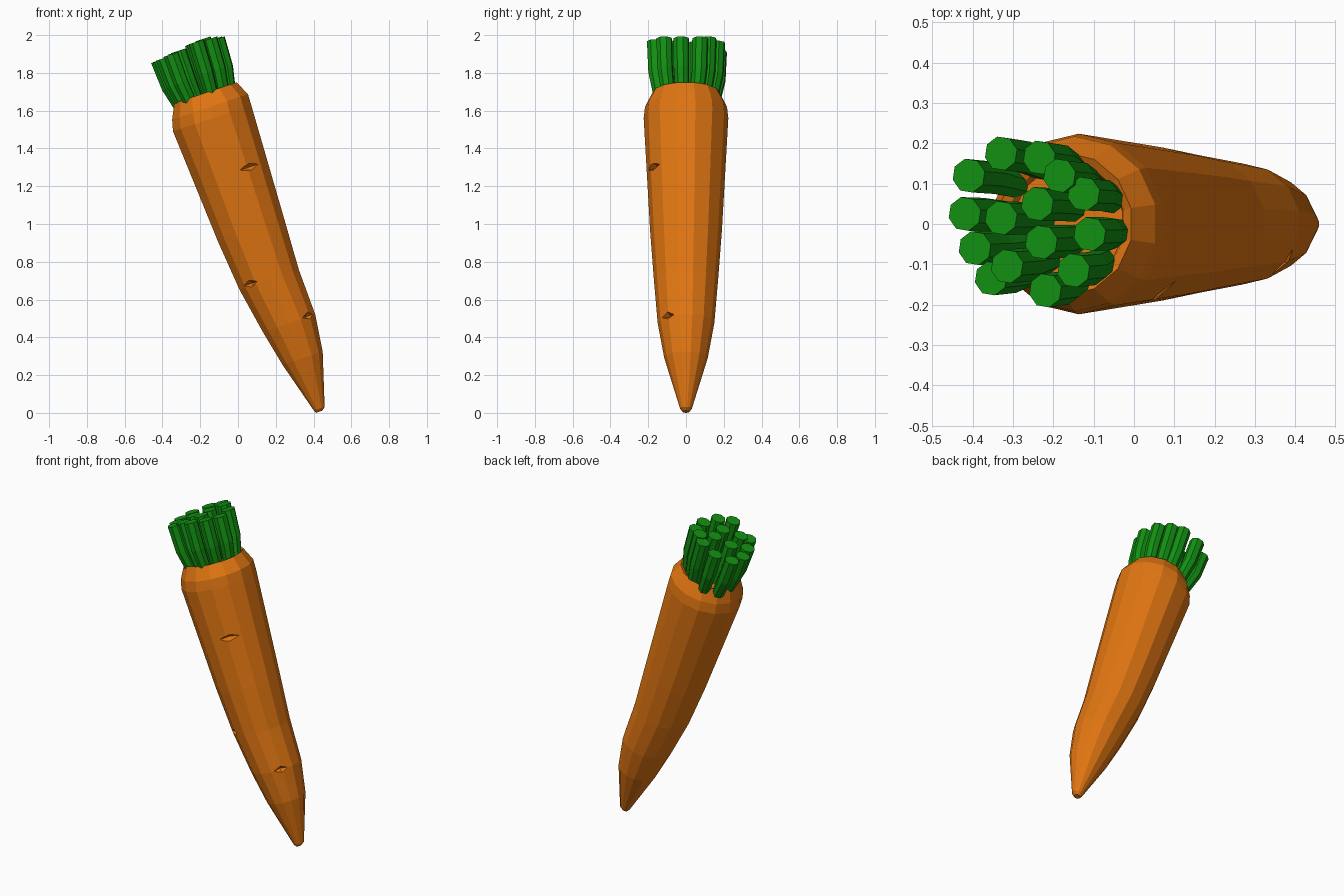
import bpy, bmesh, math
from mathutils import Vector, Matrix

if "Cube" in bpy.data.objects:
    bpy.data.objects.remove(bpy.data.objects["Cube"])

TILT = math.radians(18.5)
E1 = Vector((math.cos(TILT), 0, math.sin(TILT)))    # across the root
E2 = Vector((0, 1, 0))
AX = Vector((-math.sin(TILT), 0, math.cos(TILT)))   # along the root


def material(name, rgb):
    m = bpy.data.materials.new(name)
    m.diffuse_color = (*rgb, 1)
    m.use_nodes = True
    m.node_tree.nodes["Principled BSDF"].inputs["Base Color"].default_value = m.diffuse_color
    return m


def ring(bm, c, r, n, phase=0.0):
    return [bm.verts.new(c + r * (math.cos(a) * E1 + math.sin(a) * E2))
            for a in (2 * math.pi * (i + phase) / n for i in range(n))]


def loft(bm, sections, n, phase=0.0):
    rings = [ring(bm, Vector(c), r, n, phase) for c, r in sections]
    for a, b in zip(rings, rings[1:]):
        for i in range(n):
            j = (i + 1) % n
            bm.faces.new((a[i], a[j], b[j], b[i]))
    bm.faces.new(rings[0][::-1])
    bm.faces.new(rings[-1])


def finish(bm, name, mat=None):
    bmesh.ops.recalc_face_normals(bm, faces=bm.faces)
    me = bpy.data.meshes.new(name)
    bm.to_mesh(me)
    bm.free()
    ob = bpy.data.objects.new(name, me)
    bpy.context.collection.objects.link(ob)
    if mat:
        me.materials.append(mat)
    return ob


orange = material("orange", (0.75, 0.18, 0.006))
green = material("green", (0.006, 0.28, 0.006))

# Root: tapering 14-sided loft with a sunken crown
RIM = Vector((-0.172, 0, 1.695))
profile = [(0.43, 0.006, 0.018), (0.43, 0.022, 0.031), (0.342, 0.29, 0.115),
           (0.27, 0.475, 0.15), (0.165, 0.705, 0.17), (0.07, 0.965, 0.19),
           (-0.137, 1.56, 0.224), (-0.148, 1.62, 0.217), (-0.172, 1.695, 0.178)]
sections = [((x, 0, z), r) for x, z, r in profile]
sections += [(RIM - 0.012 * AX, 0.155), (RIM - 0.03 * AX, 0.145)]
bm = bmesh.new()
loft(bm, sections, 14, 0.5)
root = finish(bm, "carrot_root", orange)

# Small wedge nicks cut in the front of the root: x, z, radius, angle, half length
bm = bmesh.new()
for x, z, r, deg, half in [(-0.035, 1.27, 0.202, -60, 0.075),
                           (0.16, 0.715, 0.168, -127, 0.055),
                           (0.27, 0.48, 0.148, -42, 0.055)]:
    a = math.radians(deg)
    out = math.cos(a) * E1 + math.sin(a) * E2
    side = -math.sin(a) * E1 + math.cos(a) * E2
    basis = Matrix((side * half, out * 0.035, AX * 0.02)).transposed().to_4x4()
    c = Vector((x, 0, z)) + r * out
    p = [bm.verts.new(Matrix.Translation(c) @ basis @ Vector(v)) for v in
         ((1, 0, 0), (0, 1, 0), (-1, 0, 0), (0, -1, 0), (0, 0, 1), (0, 0, -1))]
    for i in range(4):
        bm.faces.new((p[i], p[(i + 1) % 4], p[4]))
        bm.faces.new((p[(i + 1) % 4], p[i], p[5]))
cutter = finish(bm, "nick_cutter")
cutter.hide_render = True
cutter.hide_viewport = True
mod = root.modifiers.new("nicks", "BOOLEAN")
mod.operation = "DIFFERENCE"
mod.solver = "EXACT"
mod.object = cutter

# Cropped leaf stalks: tip positions seen from above, bending in to the crown
tips = [(-.41, .12), (-.33, .175), (-.235, .165), (-.185, .12), (-.125, .075),
        (-.42, .025), (-.33, .015), (-.24, .05), (-.23, -.045), (-.11, -.025),
        (-.395, -.06), (-.315, -.105), (-.355, -.135), (-.15, -.115), (-.22, -.165)]
bm = bmesh.new()
for x, y in tips:
    off = (x + 0.25) / math.cos(TILT) * E1 + y * E2
    tip = Vector((x, y, min(1.98, 1.975 + (x + 0.2) * 0.5)))
    base = RIM + 0.82 * off - 0.04 * AX
    mid = base.lerp(tip, 0.45) + 0.06 * off
    loft(bm, [(base, 0.036), (mid, 0.042), (tip, 0.043)], 8, 0.3)
finish(bm, "leaf_stalks", green)
